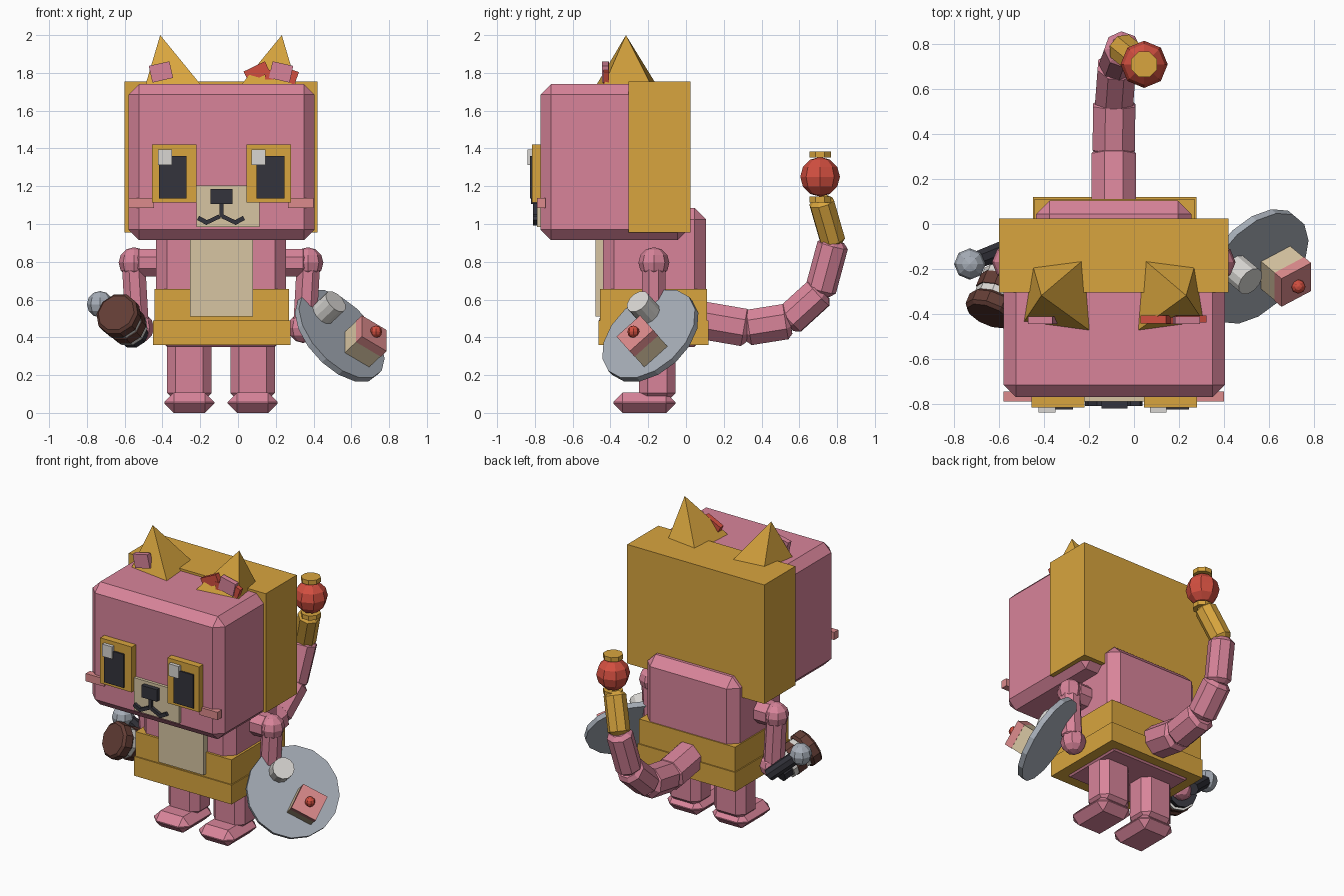
import bpy, bmesh
from mathutils import Vector, Matrix

cube = bpy.data.objects.get("Cube")
if cube:
    bpy.data.objects.remove(cube, do_unlink=True)

MID = -0.09  # x of the figure's mirror plane


def material(name, r, g, b):
    lin = [((c / 255 + 0.055) / 1.055) ** 2.4 for c in (r, g, b)] + [1]
    m = bpy.data.materials.new(name)
    m.use_nodes = True
    m.diffuse_color = lin
    m.node_tree.nodes["Principled BSDF"].inputs["Base Color"].default_value = lin
    return m


pink = material("pink", 216, 132, 154)
gold = material("gold", 216, 165, 62)
tan = material("tan", 215, 197, 162)
black = material("black", 52, 52, 60)
white = material("white", 216, 214, 210)
steel = material("steel", 166, 173, 183)
brown = material("brown", 98, 61, 53)
red = material("red", 210, 79, 64)
salmon = material("salmon", 220, 139, 140)


def finish(name, bm, mat, matrix=None):
    if matrix:
        bm.transform(matrix)
    bmesh.ops.recalc_face_normals(bm, faces=bm.faces)
    mesh = bpy.data.meshes.new(name)
    bm.to_mesh(mesh)
    bm.free()
    mesh.materials.append(mat)
    ob = bpy.data.objects.new(name, mesh)
    bpy.context.collection.objects.link(ob)
    return ob


def block(name, mat, center, size, bevel=0, rot=None):
    bm = bmesh.new()
    bmesh.ops.create_cube(bm, size=1)
    bm.transform(Matrix.Diagonal((*size, 1)))
    if bevel:
        bmesh.ops.bevel(bm, geom=bm.edges[:], offset=bevel, segments=1, affect='EDGES')
    m = Matrix.Translation(center)
    return finish(name, bm, mat, m @ rot if rot else m)


def box(name, mat, xs, ys, zs, bevel=0):
    lo, hi = Vector((xs[0], ys[0], zs[0])), Vector((xs[1], ys[1], zs[1]))
    return block(name, mat, (lo + hi) / 2, hi - lo, bevel)


def tube(name, mat, a, b, r, sides=8, chamfer=0.0, r2=None):
    """Prism from a to b, with optional chamfered ends."""
    a, b = Vector(a), Vector(b)
    bm = bmesh.new()
    bmesh.ops.create_cone(bm, cap_ends=True, segments=sides, radius1=r,
                          radius2=r if r2 is None else r2, depth=(b - a).length)
    if chamfer:
        rims = [e for e in bm.edges if abs(e.verts[0].co.z - e.verts[1].co.z) < 1e-5]
        bmesh.ops.bevel(bm, geom=rims, offset=chamfer, segments=1, affect='EDGES')
    spin = Matrix.Rotation(3.14159 / sides, 4, 'Z')
    turn = (b - a).to_track_quat('Z', 'Y').to_matrix().to_4x4()
    return finish(name, bm, mat, Matrix.Translation((a + b) / 2) @ turn @ spin)


def ball(name, mat, center, r, u=8, v=6):
    bm = bmesh.new()
    bmesh.ops.create_uvsphere(bm, u_segments=u, v_segments=v, radius=r)
    return finish(name, bm, mat, Matrix.Translation(center))


def tilt(angle):
    return Matrix.Rotation(angle, 4, 'Y')


# Head and hood
box("head", pink, (-0.58, 0.405), (-0.77, 0.01), (0.915, 1.74), 0.055)
box("hood", gold, (-0.6, 0.42), (-0.305, 0.025), (0.955, 1.755))

# Muzzle, nose and mouth
box("muzzle", tan, (-0.22, 0.115), (-0.79, -0.75), (0.985, 1.205))
box("nose", black, (-0.145, -0.03), (-0.82, -0.78), (1.105, 1.185))
box("mouth_stem", black, (-0.098, -0.078), (-0.81, -0.78), (1.035, 1.11))

for side, s in (("right", -1), ("left", 1)):
    def mx(d):
        return MID + s * d

    def span(a, b):
        return sorted((mx(a), mx(b)))

    # Mouth curls
    block(side + "_mouth_inner", black, (mx(0.04), -0.797, 1.025), (0.07, 0.025, 0.022), 0, tilt(s * 0.45))
    block(side + "_mouth_outer", black, (mx(0.095), -0.797, 1.018), (0.06, 0.025, 0.024), 0, tilt(-s * 0.5))

    # Eyes: the pupil and glint sit the same way in both
    ex = -0.3375 if s < 0 else 0.1625
    box(side + "_eye_frame", gold, (ex - 0.1175, ex + 0.1175), (-0.815, -0.76), (1.115, 1.42))
    px = -0.345 if s < 0 else 0.172
    box(side + "_pupil", black, (px - 0.073, px + 0.073), (-0.826, -0.8), (1.135, 1.36))
    gx = px - 0.042 if s < 0 else px - 0.064
    box(side + "_glint", white, (gx - 0.037, gx + 0.037), (-0.838, -0.8), (1.313, 1.395))
    box(side + "_cheek", salmon, span(0.355, 0.49), (-0.79, -0.745), (1.085, 1.137))

    # Ears: leaning pyramids with a plate on the front
    bm = bmesh.new()
    base = [bm.verts.new((mx(d), y, 1.735)) for d, y in
            ((0.36, -0.185), (0.13, -0.155), (0.105, -0.475), (0.4, -0.435))]
    tip = bm.verts.new((mx(0.322), -0.318, 2.0))
    bm.faces.new(base)
    for i in range(4):
        bm.faces.new((base[i], base[(i + 1) % 4], tip))
    finish(side + "_ear", bm, gold)
    block(side + "_inner_ear", pink, (mx(0.318), -0.428, 1.805), (0.112, 0.035, 0.09), 0, tilt(s * 0.22))

    # Arms and hands
    tube(side + "_shoulder", pink, (mx(0.32), -0.17, 0.795), (mx(0.46), -0.17, 0.795), 0.08, 8, 0.025)
    ball(side + "_shoulder_cap", pink, (mx(0.46), -0.17, 0.795), 0.082)
    tube(side + "_arm", pink, (mx(0.465), -0.17, 0.83), (mx(0.445), -0.17, 0.47), 0.067, 8, 0.02)
    ball(side + "_hand", pink, (mx(0.435), -0.17, 0.45), 0.08)

    # Legs and feet
    box(side + "_leg", pink, span(0.05, 0.285), (-0.25, -0.055), (0.06, 0.42), 0.045)
    box(side + "_foot", pink, span(0.035, 0.3), (-0.385, -0.055), (0, 0.107), 0.05)

# Bow by the left ear
block("bow_right_loop", red, (0.1, -0.425, 1.805), (0.125, 0.035, 0.065), 0, tilt(-0.45))
block("bow_left_loop", red, (0.245, -0.422, 1.795), (0.14, 0.03, 0.07), 0, tilt(0.35))
block("bow_knot", red, (0.165, -0.425, 1.79), (0.045, 0.04, 0.05))

# Torso, belly and skirt
box("torso", pink, (-0.435, 0.255), (-0.44, 0.105), (0.35, 1.085), 0.06)
box("belly", tan, (-0.255, 0.08), (-0.48, -0.42), (0.51, 0.95))
box("skirt_upper", gold, (-0.443, 0.27), (-0.455, 0.112), (0.48, 0.655))
box("skirt_lower", gold, (-0.45, 0.277), (-0.463, 0.12), (0.36, 0.49))

# Tail with a lantern at the end
path = [Vector(p) for p in ((MID, 0.03, 0.5), (MID, 0.32, 0.45), (-0.088, 0.54, 0.485),
                            (-0.075, 0.71, 0.64), (-0.05, 0.78, 0.9), (0.03, 0.715, 1.125))]
for i, r in enumerate((0.108, 0.102, 0.092, 0.083, 0.07)):
    name = "tail_tip" if i == 4 else "tail_segment_%d" % (i + 1)
    reach = (path[i + 1] - path[i]).normalized() * 0.012
    tube(name, gold if i == 4 else pink, path[i] - reach, path[i + 1] + reach, r, 8, 0.025)
ball("lantern_globe", red, (0.045, 0.71, 1.25), 0.105)
for name, z in (("lantern_base", 1.13), ("lantern_cap", 1.368)):
    tube(name, gold, (0.045, 0.71, z - 0.015), (0.045, 0.71, z + 0.015), 0.062)

# Tray held in the left hand, with a cup and a slice of cake
n = Vector((0.62, -0.52, 0.58)).normalized()
u = Vector((0, 0.745, 0.667)).normalized()
v = n.cross(u)
frame = Matrix((u, v, n)).transposed().to_4x4()
tray = Vector((0.54, -0.19, 0.41))
tube("tray", steel, tray - n * 0.02, tray + n * 0.015, 0.29, 16)
cup = tray + Vector((-0.1, 0, 0.107))
tube("cup", white, cup + n * 0.01, cup + n * 0.125, 0.068, 12)
cake = tray + Vector((0.082, 0.003, -0.082))
block("cake_sponge", tan, cake + n * 0.06, (0.165, 0.165, 0.1), 0, frame)
block("cake_icing", salmon, cake + n * 0.135, (0.168, 0.168, 0.05), 0, frame)
ball("cherry", red, cake + n * 0.175, 0.032)

# Mallet held in the right hand
front, back = Vector((-0.645, -0.41, 0.53)), Vector((-0.55, -0.18, 0.42))
layers = ((0, 0.3, 0.118, brown), (0.3, 0.42, 0.1, white), (0.42, 0.65, 0.105, brown),
          (0.65, 0.77, 0.1, white), (0.77, 1, 0.085, black))
for i, (t0, t1, r, mat) in enumerate(layers):
    tube("mallet_layer_%d" % (i + 1), mat, front.lerp(back, t0), front.lerp(back, t1), r, 10,
         0.015 if i == 0 else 0)
tube("mallet_handle", black, (-0.55, -0.1, 0.42), (-0.72, -0.17, 0.57), 0.042)
ball("mallet_pommel", steel, (-0.73, -0.178, 0.575), 0.07)
